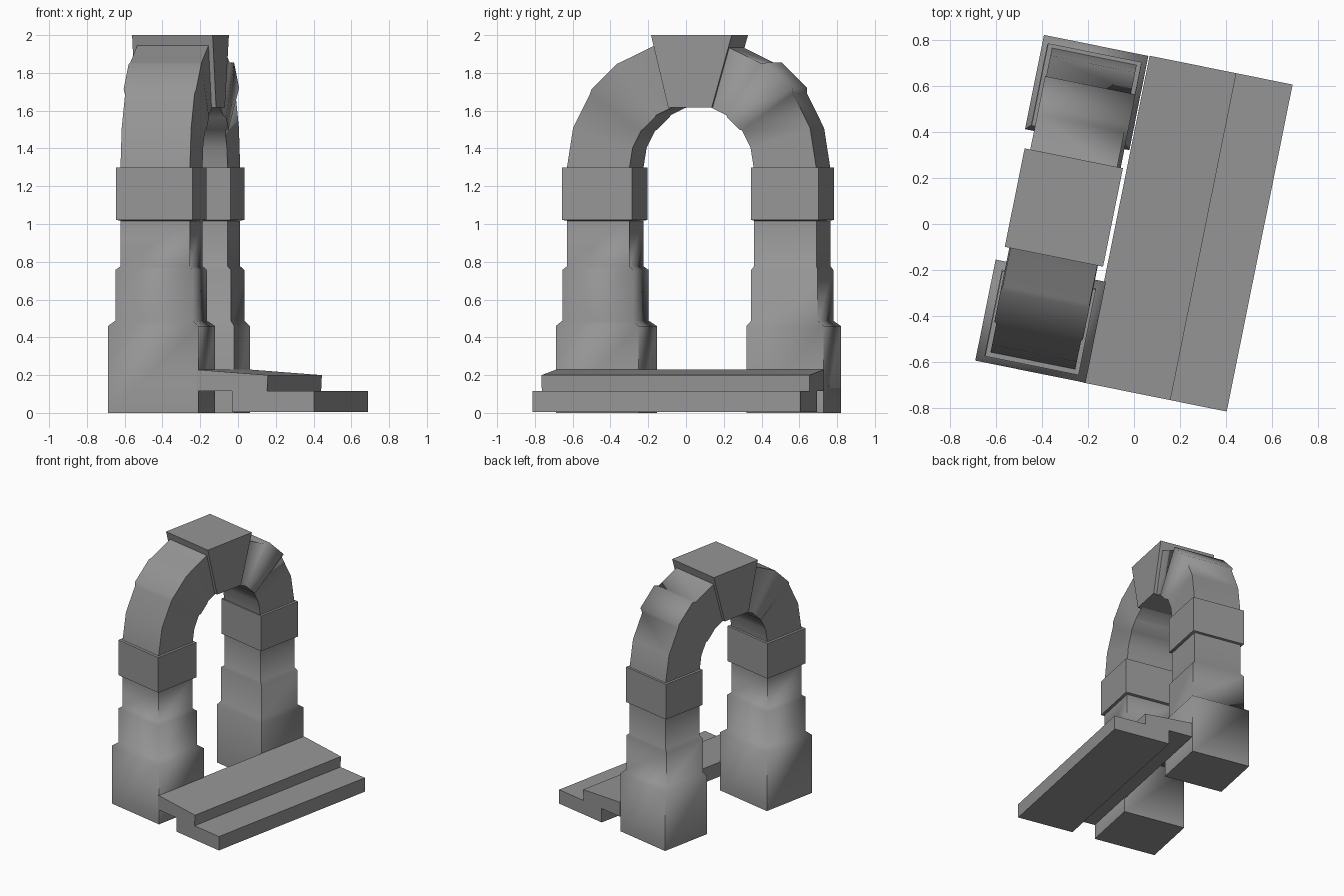
import bpy, bmesh, math
from mathutils import Matrix

if "Cube" in bpy.data.objects:
    bpy.data.objects.remove(bpy.data.objects["Cube"])

# whole model is turned about z; local x = depth, local y = span
TURN = Matrix.Rotation(-math.radians(11.4), 4, 'Z')

stone = bpy.data.materials.new("dark_stone")
stone.diffuse_color = (0.3, 0.3, 0.3, 1)
stone.use_nodes = True
stone.node_tree.nodes["Principled BSDF"].inputs["Base Color"].default_value = stone.diffuse_color


def loft(name, rings, smooth=None):
    """Skin a list of closed rings and cap both ends."""
    bm = bmesh.new()
    loops = [[bm.verts.new(p) for p in ring] for ring in rings]
    n = len(loops[0])
    for a, b in zip(loops, loops[1:]):
        for i in range(n):
            j = (i + 1) % n
            bm.faces.new((a[i], a[j], b[j], b[i]))
    bm.faces.new(loops[0])
    bm.faces.new(loops[-1])
    bmesh.ops.recalc_face_normals(bm, faces=bm.faces)
    bmesh.ops.transform(bm, matrix=TURN, verts=bm.verts)
    me = bpy.data.meshes.new(name)
    bm.to_mesh(me)
    bm.free()
    me.materials.append(stone)
    ob = bpy.data.objects.new(name, me)
    bpy.context.collection.objects.link(ob)
    if smooth:
        bpy.ops.object.select_all(action='DESELECT')
        ob.select_set(True)
        bpy.context.view_layer.objects.active = ob
        bpy.ops.object.shade_smooth_by_angle(angle=math.radians(smooth))
    return ob


def rect(x0, x1, y0, y1, z):
    return [(x0, y0, z), (x1, y0, z), (x1, y1, z), (x0, y1, z)]


def pier(name, base, mid, neck, impost):
    """Stacked stones: each stone is (x0, x1, y0, y1)."""
    levels = [(base, 0), (base, 0.46), (mid, 0.488), (mid, 0.757), (neck, 0.776),
              (neck, 1.017), (impost, 1.022), (impost, 1.30)]
    loft(name, [rect(*s, z) for s, z in levels], smooth=65)


CY, CZ = 0.005, 1.30


def half_arch(name, side, springer, haunch, shoulder):
    """Sweep three stones (r0, r1, x0, x1) round the arch with short ramps between."""
    stations = [(0, springer), (18, springer), (35.5, springer), (37.5, haunch),
                (53.5, haunch), (55.5, shoulder), (73, shoulder)]
    rings = []
    for deg, (r0, r1, x0, x1) in stations:
        c, s = side * math.cos(math.radians(deg)), math.sin(math.radians(deg))
        rings.append([(x, CY + r * c, CZ + r * s)
                      for r, x in ((r0, x0), (r1, x0), (r1, x1), (r0, x1))])
    loft(name, rings, smooth=65)


# piers
pier("left_pier", (-0.558, -0.07, -0.717, -0.27), (-0.523, -0.106, -0.689, -0.307),
     (-0.50, -0.125, -0.668, -0.331), (-0.52, -0.106, -0.69, -0.312))
pier("right_pier", (-0.545, -0.083, 0.31, 0.727), (-0.523, -0.105, 0.331, 0.69),
     (-0.50, -0.125, 0.342, 0.68), (-0.52, -0.106, 0.331, 0.695))

# arch halves
half_arch("left_arch", -1, (0.335, 0.673, -0.50, -0.125),
          (0.33, 0.68, -0.51, -0.118), (0.335, 0.675, -0.505, -0.12))
half_arch("right_arch", 1, (0.335, 0.673, -0.50, -0.125),
          (0.33, 0.69, -0.505, -0.105), (0.335, 0.667, -0.505, -0.12))

# keystone
loft("keystone", [[(x, y, z) for y, z in
                   ((-0.116, 1.618), (0.12, 1.618), (0.228, 2.0), (-0.208, 2.0))]
                  for x in (-0.53, -0.095)])

# steps: upper tread slopes a little and overhangs the gap behind the lower one
profile = [(-0.078, 0.115), (0.112, 0.115), (0.112, 0.005), (0.555, 0.005),
           (0.555, 0.115), (0.302, 0.115), (0.306, 0.20), (-0.078, 0.229)]
loft("steps", [[(x, y, z) for x, z in profile] for y in (-0.718, 0.729)])
